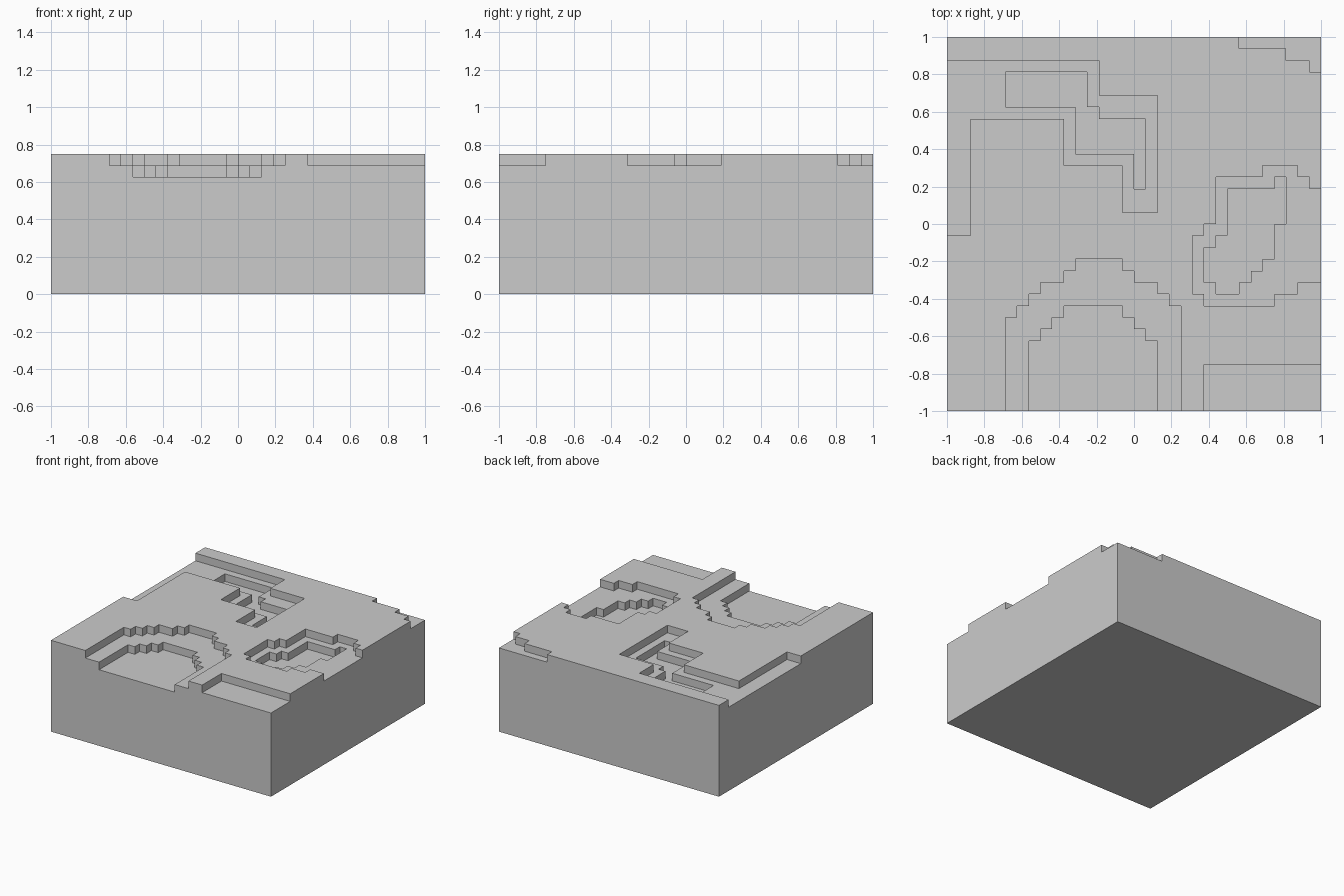
import bpy, bmesh
from math import radians

if "Cube" in bpy.data.objects:
    bpy.data.objects.remove(bpy.data.objects["Cube"])

N, CELL = 32, 1 / 16          # 32 x 32 ground cells
LEVELS = [0, 10, 11, 12]      # base, deep floor, shallow floor, surface (in cells)
height = [[3] * N for _ in range(N)]
lowered = set()


def carve(y, *strips):
    """Mark cells to lower; strips (x0, x1, rows) stack from row y upward."""
    for x0, x1, rows in strips:
        for j in range(y, y + rows):
            for i in range(x0, x1):
                lowered.add((i, j))
        y += rows


def step_down():
    for i, j in lowered:
        height[i][j] -= 1
    lowered.clear()


# Shallow floors: front hollow, right hollow, left channel, two corners
carve(0, (5, 20, 8), (6, 20, 1), (7, 19, 1), (8, 18, 1), (10, 16, 1), (11, 15, 1))
carve(9, (22, 28, 1), (21, 30, 1), (21, 32, 4), (22, 32, 1), (23, 32, 3), (23, 31, 1), (27, 30, 1))
carve(15, (0, 2, 10), (0, 13, 5))
carve(17, (15, 18, 4), (10, 18, 6))
carve(29, (31, 32, 1), (29, 32, 1), (25, 32, 1))
carve(0, (22, 32, 4))
step_down()

# Deep floors nested in the three main hollows
carve(0, (7, 18, 6), (8, 17, 1), (9, 16, 1), (10, 15, 1))
carve(10, (23, 25, 1), (22, 26, 1), (22, 27, 1), (22, 28, 1), (23, 28, 1), (24, 28, 1), (24, 29, 3), (28, 29, 1))
carve(19, (16, 17, 3), (11, 17, 3), (11, 13, 1), (5, 12, 3))
step_down()

bm = bmesh.new()


def quad(*pts):
    bm.faces.new([bm.verts.new((x * CELL - 1, y * CELL - 1, z * CELL)) for x, y, z in pts])


def level(i, j):
    return height[i][j] if 0 <= i < N and 0 <= j < N else 0


# Floors, underside and stepped walls
for i in range(N):
    for j in range(N):
        ring = [(i, j), (i + 1, j), (i + 1, j + 1), (i, j + 1)]
        top = LEVELS[height[i][j]]
        quad(*[(x, y, top) for x, y in ring])
        quad(*[(x, y, 0) for x, y in reversed(ring)])
        for k, (di, dj) in enumerate([(0, -1), (1, 0), (0, 1), (-1, 0)]):
            a, b = ring[k], ring[(k + 1) % 4]
            for s in range(level(i + di, j + dj), height[i][j]):
                lo, hi = LEVELS[s], LEVELS[s + 1]
                quad((*a, lo), (*b, lo), (*b, hi), (*a, hi))

# Weld and merge coplanar cells into clean large faces
bmesh.ops.remove_doubles(bm, verts=bm.verts[:], dist=0.001)
bmesh.ops.dissolve_limit(bm, angle_limit=radians(1), verts=bm.verts[:], edges=bm.edges[:])

mesh = bpy.data.meshes.new("terrain_block")
bm.to_mesh(mesh)
bm.free()
bpy.context.collection.objects.link(bpy.data.objects.new("terrain_block", mesh))
